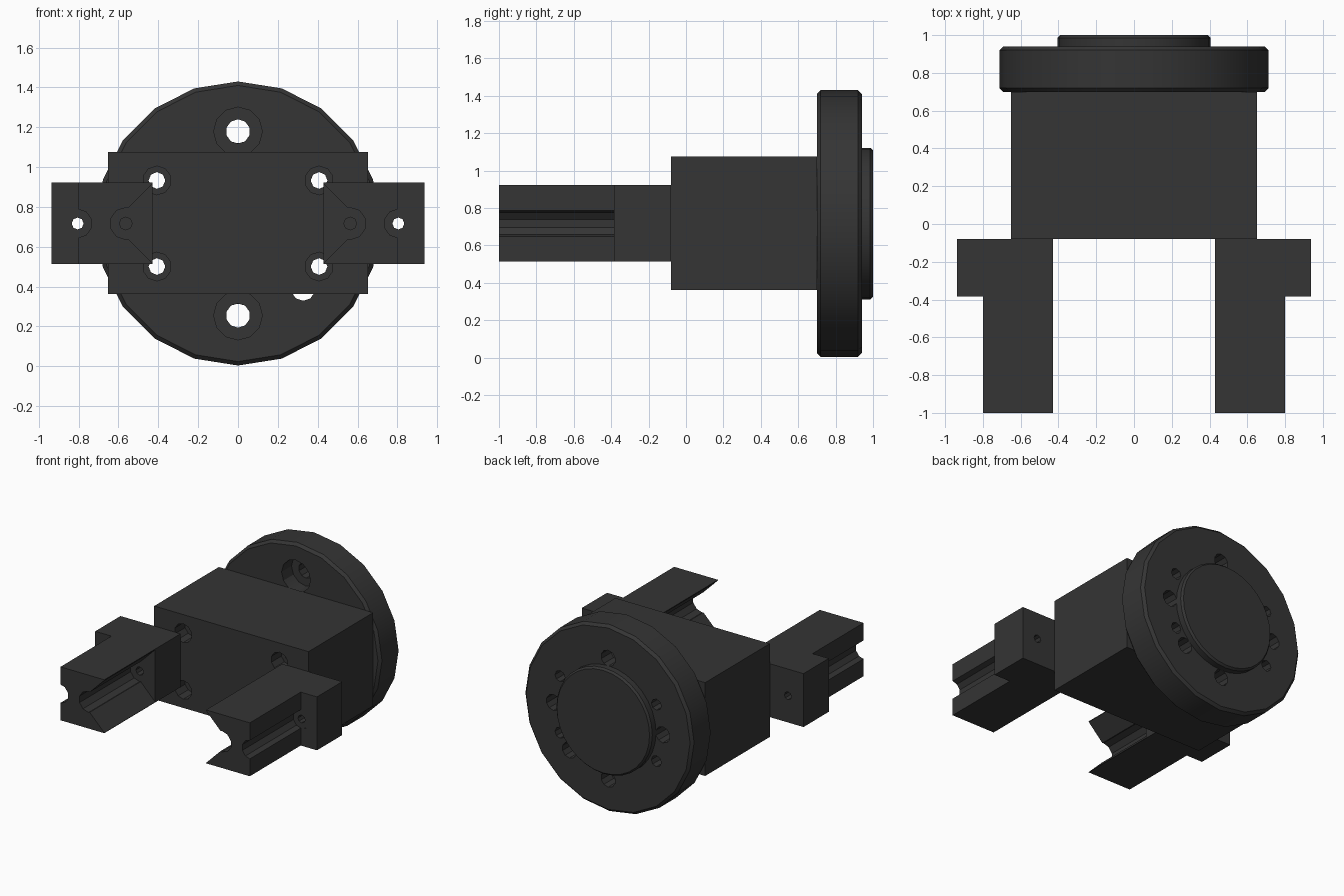
import bpy, bmesh, math

cube = bpy.data.objects.get("Cube")
if cube:
    bpy.data.objects.remove(cube, do_unlink=True)

CZ = 0.717  # height of the tool axis

mat = bpy.data.materials.new("dark grey")
mat.use_nodes = True
COLOUR = (0.035, 0.035, 0.035, 1)
mat.diffuse_color = COLOUR
bsdf = next(n for n in mat.node_tree.nodes if n.type == 'BSDF_PRINCIPLED')
bsdf.inputs["Base Color"].default_value = COLOUR


def loft(name, rings):
    """Closed solid through rings of equal point count."""
    bm = bmesh.new()
    vs = [[bm.verts.new(p) for p in ring] for ring in rings]
    n = len(vs[0])
    for a, b in zip(vs, vs[1:]):
        for i in range(n):
            j = (i + 1) % n
            bm.faces.new((a[i], a[j], b[j], b[i]))
    bm.faces.new(vs[0])
    bm.faces.new(vs[-1])
    bmesh.ops.recalc_face_normals(bm, faces=bm.faces)
    me = bpy.data.meshes.new(name)
    bm.to_mesh(me)
    bm.free()
    me.materials.append(mat)
    ob = bpy.data.objects.new(name, me)
    bpy.context.collection.objects.link(ob)
    return ob


def turned(name, x, z, stations, n):
    """Solid turned about a y-parallel axis; stations are (y, radius)."""
    ang = [2 * math.pi * i / n for i in range(n)]
    return loft(name, [[(x + r * math.sin(a), y, z + r * math.cos(a)) for a in ang]
                       for y, r in stations])


def prism_y(name, pts, y0, y1):
    return loft(name, [[(x, y, z) for x, z in pts] for y in (y0, y1)])


def activate(ob):
    bpy.ops.object.select_all(action='DESELECT')
    ob.select_set(True)
    bpy.context.view_layer.objects.active = ob


def cut(ob, cutter):
    cutter.hide_render = True
    mod = ob.modifiers.new("cut", 'BOOLEAN')
    mod.operation = 'DIFFERENCE'
    mod.solver = 'EXACT'
    mod.object = cutter
    activate(ob)
    bpy.ops.object.modifier_apply(modifier=mod.name)
    bpy.data.objects.remove(cutter, do_unlink=True)


def drill(ob, x, z, r, y0, y1, n=10):
    cut(ob, turned("drill", x, z, [(y0, r), (y1, r)], n))


def smooth(ob):
    activate(ob)
    bpy.ops.object.shade_smooth_by_angle(angle=math.radians(30))


# Parts
flange = turned("mounting_flange", 0, CZ,
                [(0.70, 0.693), (0.72, 0.713), (0.92, 0.713), (0.94, 0.693)], 20)
boss = turned("centring_boss", 0, CZ, [(0.935, 0.405), (0.985, 0.405), (1.0, 0.392)], 32)
body = prism_y("gripper_body", [(-0.652, 0.362), (0.652, 0.362), (0.652, 1.075), (-0.652, 1.075)],
               -0.08, 0.70)

# Bolt holes through body and flange, counterbored at the body front
for sx in (-1, 1):
    for sz in (-1, 1):
        x, z = 0.407 * sx, CZ + 0.216 * sz
        drill(body, x, z, 0.042, -0.2, 0.8, 8)
        drill(body, x, z, 0.072, -0.2, 0.04)
        drill(flange, x, z, 0.042, 0.6, 1.1, 8)

# Flange holes: top and bottom counterbored, sides and one dowel plain
for s in (-1, 1):
    drill(flange, 0, CZ + 0.462 * s, 0.061, 0.6, 1.1)
    drill(flange, 0, CZ + 0.462 * s, 0.122, 0.6, 0.82, 12)
    drill(flange, 0.462 * s, CZ, 0.061, 0.6, 1.1)
drill(flange, 0.327, CZ - 0.327, 0.061, 0.6, 1.1)

# Jaws: L-shaped blocks with a vee inside, a half-round groove outside
OUTLINE = [(0.43, -1), (0.80, -1), (0.80, -0.385), (0.937, -0.385), (0.937, -0.08), (0.43, -0.08)]
for side, s in (("left", 1), ("right", -1)):
    jaw = loft(side + "_jaw", [[(s * x, y, z) for x, y in OUTLINE] for z in (0.514, 0.922)])
    cut(jaw, prism_y("vee", [(s * 0.33, CZ - 0.30), (s * 0.33, CZ + 0.30), (s * 0.63, CZ)],
                     -1.1, -0.385))
    drill(jaw, s * 0.563, CZ, 0.08, -1.1, -0.383)
    drill(jaw, s * 0.563, CZ, 0.032, -0.6, -0.10, 8)
    drill(jaw, s * 0.805, CZ, 0.072, -1.1, -0.383)
    drill(jaw, s * 0.805, CZ, 0.03, -0.6, 0.0, 8)
    smooth(jaw)

for ob in (flange, boss, body):
    smooth(ob)
